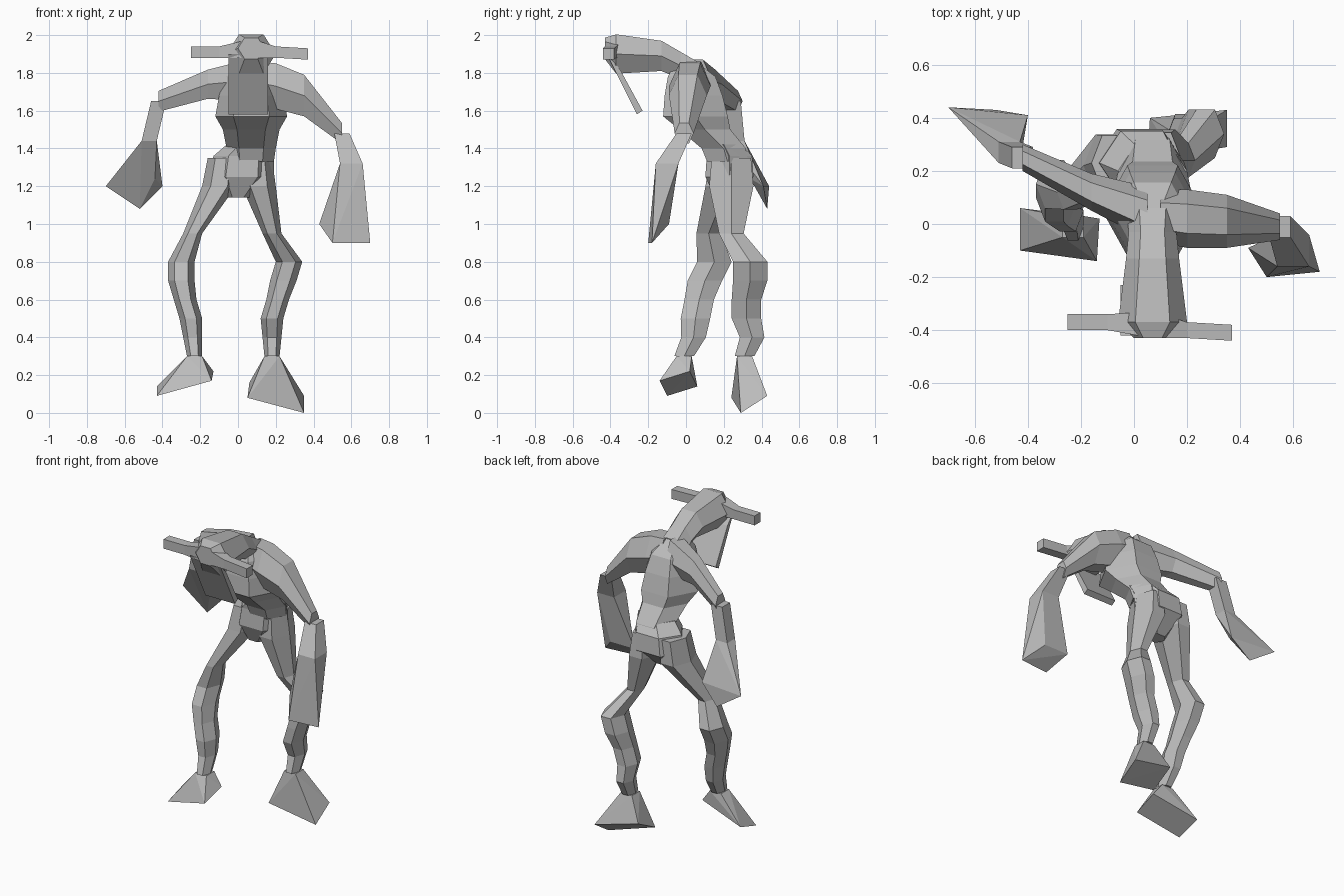
import bpy
import bmesh
from math import cos, sin, tau
from mathutils import Vector

cube = bpy.data.objects.get("Cube")
if cube:
    bpy.data.objects.remove(cube, do_unlink=True)

shade = (.5, .5, .5, 1)
grey = bpy.data.materials.new("plain grey")
grey.use_nodes = True
grey.diffuse_color = shade
grey.node_tree.nodes["Principled BSDF"].inputs["Base Color"].default_value = shade


def finish(name, mesh_builder):
    """Turn the built geometry into a flat-shaded grey object."""
    bmesh.ops.recalc_face_normals(mesh_builder, faces=mesh_builder.faces[:])
    mesh = bpy.data.meshes.new(name)
    mesh_builder.to_mesh(mesh)
    mesh_builder.free()
    mesh.materials.append(grey)
    part = bpy.data.objects.new(name, mesh)
    bpy.context.collection.objects.link(part)


def loft(name, axis, path, sizes, ratio=1, sides=6, turn=0):
    """Skin polygon rings square to one axis, centred on the path points."""
    mesh_builder = bmesh.new()
    across, along = [Vector([float(letter == other) for letter in "xyz"])
                     for other in "xyz" if other != axis]
    angles = [tau * (step + turn) / sides for step in range(sides)]
    widest = max(cos(angle) for angle in angles)
    tallest = max(sin(angle) for angle in angles)
    rings = []
    for centre, size in zip(path, sizes):
        rings.append([mesh_builder.verts.new(
            Vector(centre)
            + across * size * cos(angle) / widest
            + along * size * ratio * sin(angle) / tallest) for angle in angles])
    for ring, following in zip(rings, rings[1:]):
        for step in range(sides):
            after = (step + 1) % sides
            mesh_builder.faces.new((ring[step], ring[after], following[after], following[step]))
    mesh_builder.faces.new(rings[0])
    mesh_builder.faces.new(rings[-1])
    finish(name, mesh_builder)


def hull(name, corners):
    """Wrap a convex block around the corners."""
    mesh_builder = bmesh.new()
    for corner in corners:
        mesh_builder.verts.new(corner)
    wrapped = bmesh.ops.convex_hull(mesh_builder, input=mesh_builder.verts[:])
    bmesh.ops.delete(mesh_builder, geom=wrapped["geom_interior"], context="VERTS")
    finish(name, mesh_builder)


def square(centre, size):
    """Corners of a level square section."""
    x, y, z = centre
    return [(x + dx, y + dy, z) for dx in (-size, size) for dy in (-size, size)]


def build_arm(side, path, sizes, wrist, wrist_size, hand_end):
    loft(side + "_upper_arm", "x", path, sizes, ratio=1.1)
    hull(side + "_forearm", square(path[-1], sizes[-1] * .8) + square(wrist, wrist_size))
    hull(side + "_hand", square(wrist, wrist_size) + hand_end)


def build_leg(side, across, depth, sole):
    heights = (1.35, 1.2, .95, .8, .7, .6, .5, .4, .3)
    sizes = (.08, .09, .05, .07, .07, .06, .06, .05, .04)
    path = list(zip(across, depth, heights))
    loft(side + "_leg", "z", path, sizes, ratio=1.3)
    hull(side + "_foot", square(path[-1], sizes[-1]) + sole)


# Torso and pelvis
middle = .07
loft("torso", "z",
     [(middle, 0, 1.86), (middle, .03, 1.78), (middle, .04, 1.68),
      (middle, .05, 1.57), (middle, .1, 1.5), (middle, .2, 1.4), (middle, .22, 1.33)],
     (.06, .14, .17, .19, .15, .13, .12), ratio=.9)
loft("pelvis", "z",
     [(middle, .2, 1.42), (.03, .23, 1.36), (.02, .23, 1.25), (0, .2, 1.14)],
     (.13, .16, .17, .06), ratio=.75)

# Head with hanging face plate and side horns
loft("head", "y",
     [(middle, .06, 1.78), (middle, -.03, 1.84), (middle, -.13, 1.89),
      (middle, -.37, 1.9), (middle, -.43, 1.93)],
     (.1, .09, .1, .13, .07), ratio=.8)
hull("face_plate", [(x, y, z) for x in (-.05, .16)
                    for y, z in ((-.42, 1.9), (-.35, 1.82), (-.26, 1.58), (-.23, 1.6))])
loft("horns", "x",
     [(-.25, -.37, 1.91), (-.1, -.37, 1.91), (middle, -.38, 1.93),
      (.2, -.4, 1.91), (.37, -.41, 1.9)],
     (.03, .03, .05, .03, .03), sides=4, turn=.5)

# Arms: upper arm path, thickness, wrist and end of the hand
build_arm("left",
          [(.1, .03, 1.75), (.2, .02, 1.73), (.35, .01, 1.68), (.55, -.01, 1.48)],
          (.1, .11, .1, .05), (.6, -.1, 1.32), .06,
          [(.5, -.2, .9), (.7, -.18, .9), (.6, -.09, 1), (.43, -.09, 1)])
build_arm("right",
          [(.05, .04, 1.76), (-.16, .12, 1.74), (-.42, .25, 1.65)],
          (.1, .07, .05), (-.47, .27, 1.44), .04,
          [(-.7, .44, 1.2), (-.52, .43, 1.08), (-.4, .41, 1.2), (-.44, .34, 1.24)])

# Legs: sideways and depth positions down the leg, then the sole
build_leg("left",
          (.1, .11, .18, .27, .24, .21, .18, .18, .18),
          (.24, .24, .24, .34, .34, .32, .32, .35, .31),
          [(.05, .24, .08), (.35, .29, 0), (.35, .43, .09), (.06, .4, .16)])
build_leg("right",
          (-.08, -.1, -.24, -.3, -.3, -.28, -.25, -.24, -.23),
          (.23, .22, .12, .15, .1, .07, .05, .04, -.01),
          [(-.43, -.1, .09), (-.14, -.14, .17), (-.13, .02, .22), (-.43, .06, .14)])
